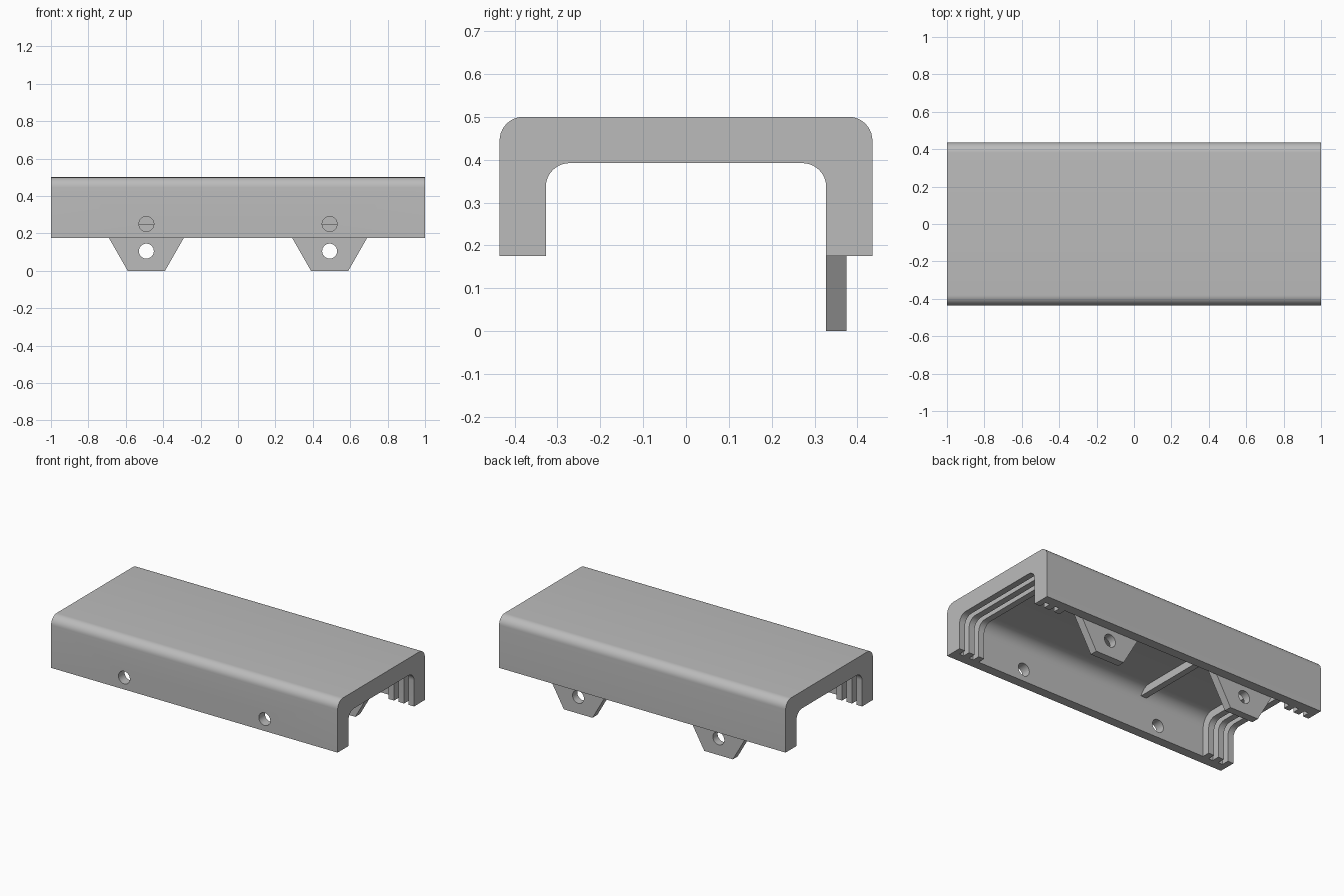
import bpy
import bmesh
import math
from mathutils import Matrix

cube = bpy.data.objects.get("Cube")
if cube:
    bpy.data.objects.remove(cube)

grey = bpy.data.materials.new("plain grey")
grey.use_nodes = True
colour = (0.5, 0.5, 0.5, 1)
grey.diffuse_color = colour
grey.node_tree.nodes["Principled BSDF"].inputs["Base Color"].default_value = colour

BASE, TOP, HALF = 0.175, 0.5, 0.435      # channel bottom, top and half depth
WALL, LIP = 0.06, 0.108                  # wall thickness, thickness at the ribs
TAB_X, HOLE_R = 0.49, 0.04


def arch(half, top, radius, steps=10):
    """Arch outline in (y, z) with rounded shoulders, from back to front."""
    back = [(half - radius + radius * math.cos(a), top - radius + radius * math.sin(a))
            for a in (i * math.pi / 2 / steps for i in range(steps + 1))]
    front = [(-y, z) for y, z in reversed(back)]
    return [(half, BASE)] + back + front + [(-half, BASE)]


def prism(name, points, axis, start, end):
    """Extrude a 2D outline along x or y."""
    bm = bmesh.new()
    place = (lambda p: (start, p[0], p[1])) if axis == "x" else (lambda p: (p[0], start, p[1]))
    face = bm.faces.new([bm.verts.new(place(p)) for p in points])
    moved = bmesh.ops.extrude_face_region(bm, geom=[face])["geom"]
    shift = (end - start, 0, 0) if axis == "x" else (0, end - start, 0)
    bmesh.ops.translate(bm, vec=shift, verts=[v for v in moved if isinstance(v, bmesh.types.BMVert)])
    bmesh.ops.recalc_face_normals(bm, faces=bm.faces)
    return make(name, bm)


def make(name, bm):
    mesh = bpy.data.meshes.new(name)
    bm.to_mesh(mesh)
    bm.free()
    mesh.materials.append(grey)
    obj = bpy.data.objects.new(name, mesh)
    bpy.context.collection.objects.link(obj)
    return obj


def drill(obj, x, y, z):
    """Cut a round hole along y."""
    bm = bmesh.new()
    bmesh.ops.create_cone(bm, cap_ends=True, segments=32, radius1=HOLE_R, radius2=HOLE_R, depth=0.2,
                          matrix=Matrix.Translation((x, y, z)) @ Matrix.Rotation(math.pi / 2, 4, "X"))
    cutter = make("hole_cutter", bm)
    cutter.hide_render = True
    cutter.hide_set(True)
    cutter.display_type = "WIRE"
    mod = obj.modifiers.new("hole", "BOOLEAN")
    mod.operation = "DIFFERENCE"
    mod.solver = "EXACT"
    mod.object = cutter


def apply_and_smooth(obj):
    bpy.ops.object.select_all(action="DESELECT")
    obj.select_set(True)
    bpy.context.view_layer.objects.active = obj
    for mod in list(obj.modifiers):
        bpy.ops.object.modifier_apply(modifier=mod.name)
    bpy.ops.object.shade_smooth_by_angle(angle=math.radians(30))


outer = arch(HALF, TOP, 0.055)
inner = arch(HALF - WALL, TOP - WALL, 0.08)
lip = arch(HALF - LIP, TOP - LIP, 0.055)

# Thin channel shell with two holes in the front wall
shell = prism("channel_shell", outer + inner[::-1], "x", -1, 1)
for side in (-1, 1):
    drill(shell, side * TAB_X, -HALF, 0.25)
parts = [shell]

# Three inner ribs at each end, the outermost flush with the end
for side, label in ((-1, "right"), (1, "left")):
    for i in range(3):
        x = 1 - i * 0.07
        parts.append(prism(f"{label}_end_rib_{i + 1}", inner + lip[::-1], "x", side * x, side * (x - 0.04)))

# Single cross rib under the ceiling
floor = TOP - LIP
ceiling = [(y, z) for y, z in inner if z > floor]
parts.append(prism("ceiling_cross_rib", [(HALF - WALL - 0.005, floor)] + ceiling
                   + [(WALL + 0.005 - HALF, floor)], "x", -0.40, -0.36))

# Drilled tapered tabs on the inside of the back wall
for side, label in ((-1, "right"), (1, "left")):
    x = side * TAB_X
    outline = [(x - 0.1, 0), (x + 0.1, 0), (x + 0.243, 0.25), (x - 0.243, 0.25)]
    tab = prism(f"{label}_mounting_tab", outline, "y", HALF - LIP, HALF - WALL)
    drill(tab, x, HALF - 0.084, 0.105)
    parts.append(tab)

for part in parts:
    apply_and_smooth(part)
for obj in [o for o in bpy.data.objects if o.name.startswith("hole_cutter")]:
    bpy.data.objects.remove(obj)
